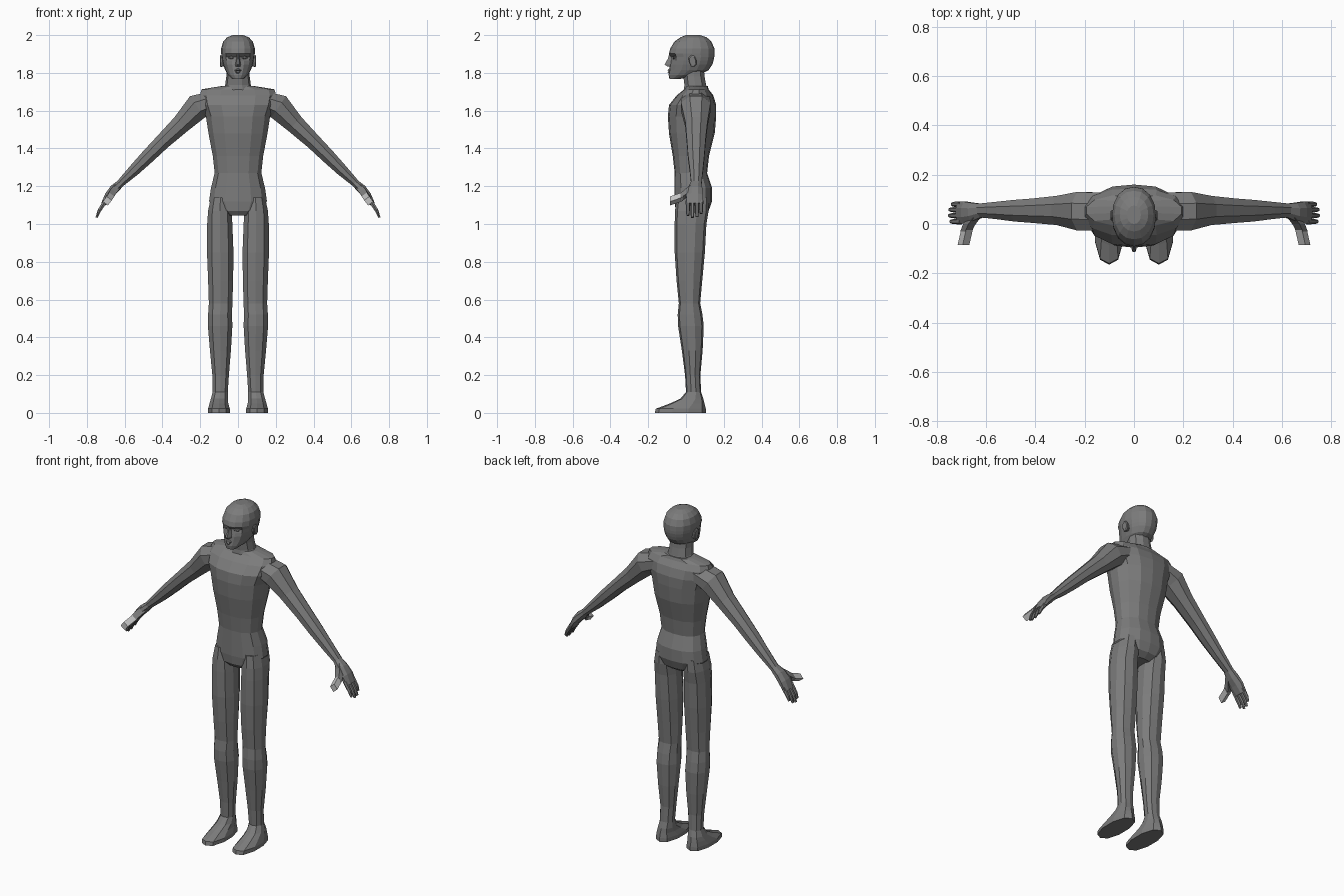
import bpy, bmesh, math
from mathutils import Vector


def material(name, value):
    m = bpy.data.materials.new(name)
    m.diffuse_color = (value, value, value, 1)
    return m


BODY = material("body grey", 0.2)
PALE = material("pale grey", 0.55)


def ring(c, u, v, n=10, power=2.4, phase=0.0):
    """Rounded cross-section around c, spanned by half-axes u and v."""
    pts = []
    for i in range(n):
        a = 2 * math.pi * i / n + phase
        ca, sa = math.cos(a), math.sin(a)
        k = (abs(ca) ** power + abs(sa) ** power) ** (-1 / power)
        pts.append(Vector(c) + Vector(u) * ca * k + Vector(v) * sa * k)
    return pts


def flat_ring(z, x0, x1, y0, y1, **kw):
    return ring(((x0 + x1) / 2, (y0 + y1) / 2, z), ((x1 - x0) / 2, 0, 0), (0, (y1 - y0) / 2, 0), **kw)


def loft(name, rings, mat=BODY, mirror=False):
    bm = bmesh.new()
    rows = [[bm.verts.new(p) for p in r] for r in rings]
    for a, b in zip(rows, rows[1:]):
        for i in range(len(a)):
            j = (i + 1) % len(a)
            bm.faces.new((a[i], a[j], b[j], b[i]))
    bm.faces.new(rows[0])
    bm.faces.new(rows[-1])
    bmesh.ops.recalc_face_normals(bm, faces=bm.faces)
    me = bpy.data.meshes.new(name)
    bm.to_mesh(me)
    bm.free()
    me.materials.append(mat)
    ob = bpy.data.objects.new(name, me)
    bpy.context.collection.objects.link(ob)
    if mirror:
        ob.modifiers.new("mirror", 'MIRROR').use_mirror_merge = False
    return ob


def limb(name, rows, n=8, **kw):
    """Tube in the xz plane; rows are x, z, half thickness, y centre, half depth."""
    rings = []
    for i, (x, z, t, y, d) in enumerate(rows):
        a, b = rows[max(i - 1, 0)], rows[min(i + 1, len(rows) - 1)]
        w = Vector((b[0] - a[0], 0, b[1] - a[1])).normalized()
        rings.append(ring((x, y, z), (-w.z * t, 0, w.x * t), (0, d, 0), n=n, phase=math.pi / n))
    return loft(name, rings, mirror=True, **kw)


# Torso: z, half width, front y, back y
torso = [(1.045, .07, -.035, .085), (1.07, .125, -.055, .12), (1.12, .155, -.06, .138),
         (1.19, .145, -.06, .138), (1.27, .125, -.06, .112), (1.36, .135, -.07, .122),
         (1.48, .158, -.09, .152), (1.57, .172, -.096, .16), (1.63, .195, -.09, .16),
         (1.68, .205, -.05, .145), (1.713, .195, -.01, .12), (1.73, .09, .0, .115)]
loft("torso", [flat_ring(z, -h, h, f, b, n=14, phase=math.pi / 14) for z, h, f, b in torso])

# Neck, leaning slightly forward
neck = [(1.70, .085, -.015, .12), (1.735, .068, -.01, .108), (1.78, .062, -.015, .1), (1.83, .06, -.02, .095)]
loft("neck", [flat_ring(z, -h, h, f, b, n=10) for z, h, f, b in neck])

# Head, with the eye sockets pushed in
head = [(1.768, .03, -.088, -.03), (1.79, .054, -.092, .07), (1.815, .068, -.088, .12),
        (1.845, .079, -.085, .14), (1.865, .084, -.083, .146), (1.885, .087, -.083, .15),
        (1.902, .089, -.09, .151), (1.93, .089, -.083, .15), (1.965, .079, -.062, .135),
        (1.988, .058, -.03, .11), (2.0, .028, .0, .075)]
rings = [flat_ring(z, -h, h, f, b, n=16, power=2.2) for z, h, f, b in head]
for i in (11, 13):
    rings[5][i].y += .02
    rings[4][i].y += .007
loft("head", rings)


# Nose, lips and chin
def face_part(name, rows):
    loft(name, [[Vector((-w, b, z)), Vector((-w * .35, f, z)), Vector((w * .35, f, z)), Vector((w, b, z))]
                for z, w, f, b in rows])


face_part("nose", [(1.9, .01, -.089, -.07), (1.875, .011, -.096, -.07), (1.845, .018, -.113, -.07),
                   (1.834, .017, -.1, -.07)])
face_part("upper_lip", [(1.822, .012, -.09, -.075), (1.814, .026, -.099, -.07), (1.81, .027, -.091, -.07)])
face_part("lower_lip", [(1.81, .027, -.091, -.07), (1.803, .02, -.097, -.07), (1.796, .012, -.091, -.07)])

# Eyes and ears
loft("eye", [ring((.035, y, 1.881), (r, 0, 0), (0, 0, r * .45), n=8)
             for y, r in ((-.04, .017), (-.066, .017), (-.07, .009))], mirror=True)
loft("ear", [ring((x, .035, 1.862), (0, .02 * s, .006 * s), (0, -.008 * s, .032 * s), n=8)
             for x, s in ((.07, .8), (.092, 1), (.096, .8))], mirror=True)

# Legs running down into the feet: z, inner x, outer x, front y, back y
leg = [(0, .042, .16, -.165, .106), (.022, .042, .16, -.16, .105), (.05, .05, .152, -.085, .098),
       (.075, .052, .145, -.03, .092), (.11, .053, .135, .0, .08), (.2, .047, .137, -.005, .076),
       (.33, .036, .15, -.022, .088), (.46, .028, .161, -.042, .094), (.52, .03, .16, -.044, .087),
       (.58, .028, .156, -.038, .075), (.7, .024, .16, -.05, .086), (.85, .022, .166, -.06, .1),
       (1.0, .028, .165, -.06, .108), (1.07, .032, .16, -.058, .12), (1.14, .04, .145, -.05, .12)]
loft("leg", [flat_ring(*r, n=10, phase=math.pi / 10) for r in leg], mirror=True)

# Arms
limb("arm", [(.12, 1.655, .055, .05, .08), (.215, 1.62, .072, .052, .082), (.3, 1.53, .053, .055, .062),
             (.4, 1.435, .043, .054, .052), (.475, 1.36, .039, .054, .046), (.55, 1.285, .032, .055, .037),
             (.625, 1.213, .021, .055, .029)])

# Palms and fingers
limb("palm", [(.615, 1.222, .02, .055, .028), (.655, 1.185, .026, .048, .04), (.685, 1.15, .022, .046, .047),
              (.712, 1.105, .014, .046, .046)])
for i, (y, tip) in enumerate(((.01, .85), (.034, 1), (.058, .95), (.08, .72))):
    limb("finger_%d" % (i + 1), [(.70, 1.125, .012, y, .012), (.71 + .025 * tip, 1.11 - .04 * tip, .01, y, .0105),
                                 (.71 + .039 * tip, 1.11 - .076 * tip, .006, y, .008)], n=6)


# Thumbs: a root on the hand and a pale blocky end
def thumb(name, rows, mat):
    loft(name, [ring(c, (t * .8, 0, t * .6), (-t * .6, 0, t * .8), n=4, power=2, phase=math.pi / 4)
                for c, t in rows], mat, mirror=True)


thumb("thumb_root", [((.64, .035, 1.195), .024), ((.668, .0, 1.162), .026), ((.682, -.03, 1.14), .023)], BODY)
thumb("thumb_end", [((.676, -.015, 1.146), .024), ((.692, -.085, 1.122), .024)], PALE)
